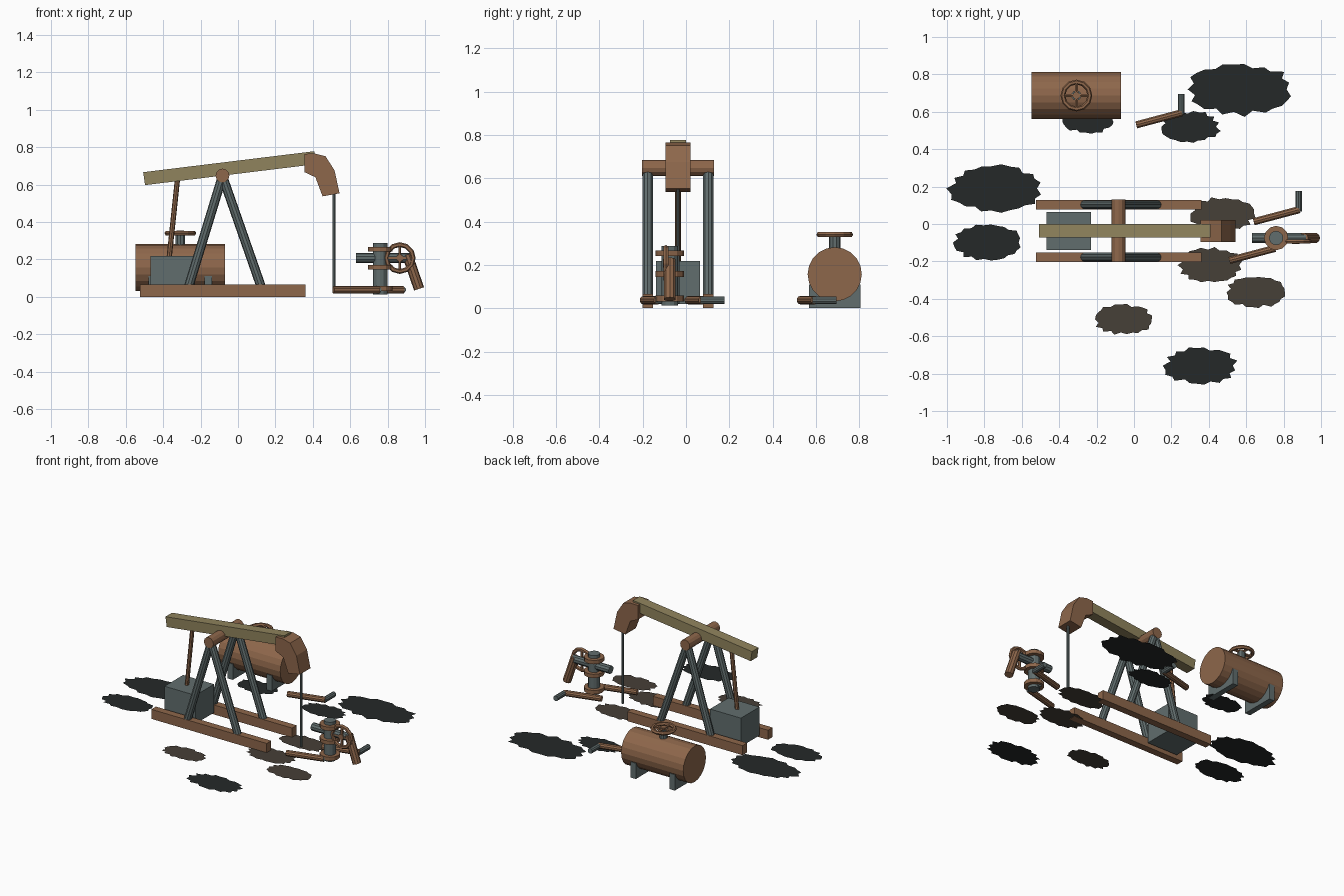
import bpy, bmesh, math, random
from mathutils import Vector, Matrix

if "Cube" in bpy.data.objects:
    bpy.data.objects.remove(bpy.data.objects["Cube"])

random.seed(4)

def mat(name, c):
    m = bpy.data.materials.new(name)
    m.diffuse_color = (*c, 1)
    m.use_nodes = True
    m.node_tree.nodes["Principled BSDF"].inputs["Base Color"].default_value = m.diffuse_color
    return m

RUST = mat("rust", (0.27, 0.135, 0.07))
SLATE = mat("slate", (0.12, 0.155, 0.155))
OLIVE = mat("olive", (0.28, 0.23, 0.11))
OIL = mat("oil", (0.018, 0.022, 0.022))
MUD = mat("mud", (0.062, 0.05, 0.038))

def finish(name, bm, m):
    me = bpy.data.meshes.new(name)
    bm.to_mesh(me)
    bm.free()
    me.materials.append(m)
    ob = bpy.data.objects.new(name, me)
    bpy.context.collection.objects.link(ob)
    return ob

def box(name, lo, hi, m):
    lo, hi = Vector(lo), Vector(hi)
    bm = bmesh.new()
    bmesh.ops.create_cube(bm, size=1, matrix=Matrix.Translation((lo + hi) / 2) @ Matrix.Diagonal((*(hi - lo), 1)))
    return finish(name, bm, m)

def rod(name, a, b, r, m, n=10):
    a, b = Vector(a), Vector(b)
    bm = bmesh.new()
    rot = (b - a).to_track_quat('Z', 'Y').to_matrix().to_4x4()
    bmesh.ops.create_cone(bm, cap_ends=True, segments=n, radius1=r, radius2=r, depth=(b - a).length,
                          matrix=Matrix.Translation((a + b) / 2) @ rot)
    return finish(name, bm, m)

def slab(name, pts, y0, y1, m):
    # side profile in x/z, extruded along y
    bm = bmesh.new()
    f = bm.faces.new([bm.verts.new((x, y0, z)) for x, z in pts])
    ext = bmesh.ops.extrude_face_region(bm, geom=[f])
    bmesh.ops.translate(bm, vec=(0, y1 - y0, 0), verts=[v for v in ext['geom'] if isinstance(v, bmesh.types.BMVert)])
    bmesh.ops.recalc_face_normals(bm, faces=bm.faces)
    return finish(name, bm, m)

def wheel(name, c, axis):
    # valve hand wheel: ring, crossed spokes, hub
    q = Vector(axis).to_track_quat('Z', 'Y')
    c = Vector(c)
    bpy.ops.mesh.primitive_torus_add(location=c, rotation=q.to_euler(), major_radius=0.072,
                                     minor_radius=0.013, major_segments=12, minor_segments=6)
    ring = bpy.context.object
    ring.name = name + "_rim"
    ring.data.materials.append(RUST)
    for i, d in enumerate((Vector((0.07, 0, 0)), Vector((0, 0.07, 0)))):
        rod(f"{name}_spoke_{i}", c - q @ d, c + q @ d, 0.009, RUST, 6)
    h = q @ Vector((0, 0, 0.013))
    rod(name + "_hub", c - h, c + h, 0.02, RUST, 8)

CY = -0.037  # pump centre line

# skids, legs and top shaft
for s, side in ((-1, "front"), (1, "back")):
    y = CY + s * 0.14
    box(side + "_skid", (-0.525, y - 0.025, 0), (0.362, y + 0.025, 0.066), RUST)
    for x, end in ((-0.265, "left"), (0.125, "right")):
        rod(f"{side}_{end}_leg", (x, y, 0.05), (-0.083, y, 0.645), 0.025, SLATE)
rod("pivot_shaft", (-0.083, CY - 0.167, 0.648), (-0.083, CY + 0.167, 0.648), 0.037, RUST, 12)

# walking beam and curved head
slab("walking_beam", [(-0.497, 0.597), (-0.507, 0.666), (0.408, 0.778), (0.418, 0.709)],
     CY - 0.036, CY + 0.036, OLIVE)
slab("beam_head", [(0.356, 0.764), (0.356, 0.666), (0.414, 0.639), (0.452, 0.537), (0.543, 0.553),
                   (0.516, 0.676), (0.468, 0.751), (0.41, 0.766)], CY - 0.058, CY + 0.058, RUST)

# drive box and rods
box("drive_box", (-0.468, CY - 0.102, 0.02), (-0.23, CY + 0.102, 0.218), SLATE)
rod("drive_rod", (-0.368, CY, 0.21), (-0.323, CY, 0.635), 0.014, RUST, 8)
rod("well_rod", (0.512, CY, 0.02), (0.512, CY, 0.56), 0.008, SLATE, 8)

# wellhead
WX, WY = 0.76, -0.075
rod("well_pipe", (WX, WY, 0.013), (WX, WY, 0.288), 0.038, SLATE, 12)
for i, z in enumerate((0.045, 0.158, 0.254)):
    rod(f"well_flange_{i}", (WX, WY, z - 0.013), (WX, WY, z + 0.013), 0.065, RUST, 12)
rod("well_cross_pipe", (0.63, WY, 0.207), (0.92, WY, 0.207), 0.027, SLATE)
rod("well_spout", (0.905, WY, 0.225), (0.968, WY, 0.042), 0.028, RUST)
wheel("well_wheel", (0.865, WY - 0.018, 0.207), (0, -1, 0))

# broken ground pipes, all one shape
for i, (x, y) in enumerate(((0.51, -0.195), (0.64, 0.012), (0.012, 0.53))):
    rod(f"ground_pipe_{i}", (x, y, 0.037), (x + 0.245, y + 0.065, 0.037), 0.02, RUST)
    rod(f"ground_pipe_end_{i}", (x + 0.24, y + 0.055, 0.037), (x + 0.24, y + 0.165, 0.037), 0.018, SLATE)

# tank with cradle feet and valve
TX, TY, TZ = -0.308, 0.687, 0.157
rod("tank", (TX - 0.239, TY, TZ), (TX + 0.239, TY, TZ), 0.125, RUST, 20)
for s, side in ((-1, "left"), (1, "right")):
    box(side + "_tank_foot", (TX + s * 0.15 - 0.02, TY - 0.119, 0), (TX + s * 0.15 + 0.02, TY + 0.119, 0.11), SLATE)
rod("tank_stem", (TX, TY, 0.26), (TX, TY, 0.34), 0.027, SLATE)
wheel("tank_wheel", (TX, TY, 0.34), (0, 0, 1))

# oil and mud puddles: ragged flat ellipses (x, y, half width, half depth)
def puddle(name, x, y, rx, ry, m):
    bm = bmesh.new()
    vs = []
    for k in range(30):
        a = math.tau * k / 30
        r = random.uniform(0.92, 1.02) if k % 2 else random.uniform(0.8, 0.95)
        cx, sy = math.cos(a), math.sin(a)
        # squarish ellipse outline
        vs.append(bm.verts.new((x + rx * r * cx, y + ry * r * math.copysign(abs(sy) ** 0.85, sy), 0.002)))
    bm.faces.new(vs)
    finish(name, bm, m)

for i, p in enumerate(((-0.738, 0.19, 0.262, 0.13), (-0.785, -0.1, 0.193, 0.1), (0.355, -0.757, 0.203, 0.103),
                       (0.56, 0.72, 0.295, 0.145), (0.3, 0.52, 0.165, 0.087), (-0.245, 0.565, 0.15, 0.085))):
    puddle(f"oil_puddle_{i}", *p, OIL)
for i, p in enumerate(((0.65, -0.365, 0.168, 0.087), (-0.055, -0.51, 0.163, 0.085),
                       (0.412, -0.22, 0.177, 0.097), (0.472, 0.055, 0.185, 0.09))):
    puddle(f"mud_puddle_{i}", *p, MUD)
